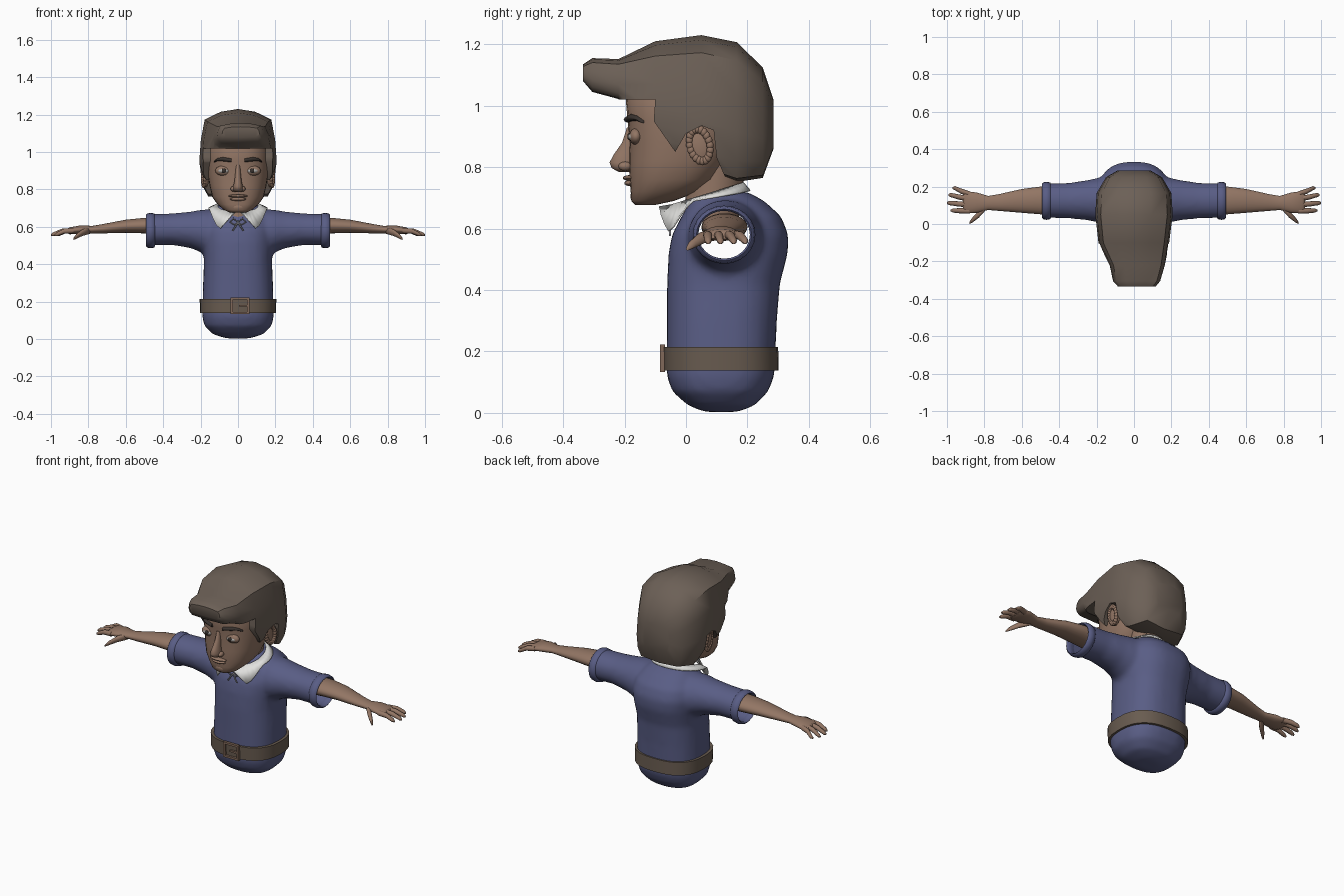
import bpy, bmesh, math
from mathutils import Matrix, Vector

cube = bpy.data.objects.get("Cube")
if cube:
    bpy.data.objects.remove(cube, do_unlink=True)


def material(name, r, g, b):
    m = bpy.data.materials.new(name)
    m.use_nodes = True
    m.diffuse_color = (r, g, b, 1)
    m.node_tree.nodes["Principled BSDF"].inputs["Base Color"].default_value = (r, g, b, 1)
    return m


sweater_blue = material("sweater blue", .1, .11, .235)
skin = material("skin", .29, .18, .128)
hair_brown = material("hair brown", .15, .117, .094)
belt_brown = material("belt brown", .14, .106, .08)
buckle_tan = material("buckle tan", .22, .14, .1)
collar_white = material("collar white", .75, .75, .73)
eye_grey = material("eye grey", .42, .41, .39)
dark_brown = material("dark brown", .04, .032, .028)
lace_grey = material("lace grey", .3, .3, .33)


def superellipse(n, power):
    """Unit cross-section between an ellipse (2) and a box (high power)."""
    pts = []
    for i in range(n):
        a = math.tau * i / n
        c, s = math.cos(a), math.sin(a)
        pts.append((math.copysign(abs(c) ** (2 / power), c),
                    math.copysign(abs(s) ** (2 / power), s)))
    return pts


def loft(bm, axis, rows, section, ring=False):
    """Skin sections along an axis; a row is (position, low, high, low, high)."""
    k = "xyz".index(axis)
    others = [j for j in range(3) if j != k]
    loops = []
    for t, a0, a1, b0, b1 in rows:
        loop = []
        for u, v in section:
            p = Vector()
            p[k] = t
            p[others[0]] = (a0 + a1 + u * (a1 - a0)) / 2
            p[others[1]] = (b0 + b1 + v * (b1 - b0)) / 2
            loop.append(bm.verts.new(p))
        loops.append(loop)
    pairs = list(zip(loops, loops[1:]))
    if ring:
        pairs.append((loops[-1], loops[0]))
    else:
        bm.faces.new(loops[0])
        bm.faces.new(loops[-1])
    n = len(section)
    for lo, hi in pairs:
        for i in range(n):
            j = (i + 1) % n
            bm.faces.new((lo[i], lo[j], hi[j], hi[i]))


def stack(rows):
    """Rows (z, half width, front, back) of a symmetric upright part."""
    return [(z, -w, w, f, b) for z, w, f, b in rows]


def ball(bm, centre, radii, tilt=0):
    m = (Matrix.Translation(centre) @ Matrix.Rotation(tilt, 4, "X")
         @ Matrix.Diagonal((*radii, 1)))
    bmesh.ops.create_uvsphere(bm, u_segments=16, v_segments=10, radius=1, matrix=m)


def finish(mesh, angle):
    for p in mesh.polygons:
        p.use_smooth = True
    mesh.set_sharp_from_angle(angle=math.radians(angle))


def make(name, mat, bm, mirror=False, angle=60):
    bmesh.ops.recalc_face_normals(bm, faces=bm.faces)
    mesh = bpy.data.meshes.new(name)
    bm.to_mesh(mesh)
    bm.free()
    mesh.materials.append(mat)
    finish(mesh, angle)
    ob = bpy.data.objects.new(name, mesh)
    bpy.context.collection.objects.link(ob)
    if mirror:
        ob.modifiers.new("mirror", "MIRROR")
    return ob


def bake(ob, mat, angle):
    """Replace the mesh by its modified result."""
    bpy.context.view_layer.update()
    dg = bpy.context.evaluated_depsgraph_get()
    mesh = bpy.data.meshes.new_from_object(ob.evaluated_get(dg))
    ob.modifiers.clear()
    ob.data = mesh
    mesh.materials.clear()
    mesh.materials.append(mat)
    finish(mesh, angle)


round_s, boxy = superellipse(24, 2), superellipse(28, 2.5)

# Sweater: body and sleeves fused into one hollow shell, open at the wrists
bm = bmesh.new()
loft(bm, "z", stack([
    (.003, .06, .06, .17), (.025, .135, .005, .225), (.07, .18, -.045, .268),
    (.12, .192, -.063, .288), (.3, .187, -.062, .296), (.42, .182, -.062, .306),
    (.52, .19, -.057, .332), (.58, .195, -.046, .334), (.64, .18, -.015, .31),
    (.69, .14, .015, .255), (.72, .1, .05, .2)]), boxy)
for s in (1, -1):
    loft(bm, "x", [(s * x, *r) for x, *r in [
        (.05, .02, .26, .46, .69), (.18, .005, .25, .455, .694),
        (.25, .02, .235, .485, .682), (.35, .03, .22, .502, .672),
        (.53, .033, .217, .498, .668)]], round_s)
sweater = make("sweater", sweater_blue, bm)
remesh = sweater.modifiers.new("fuse", "REMESH")
remesh.mode, remesh.voxel_size = "VOXEL", .014
soften = sweater.modifiers.new("soften", "SMOOTH")
soften.factor, soften.iterations = .5, 8
bake(sweater, sweater_blue, 80)
bm = bmesh.new()
bm.from_mesh(sweater.data)
ends = [f for f in bm.faces if abs(f.calc_center_median().x) > .475]
bmesh.ops.delete(bm, geom=ends, context="FACES")
bm.to_mesh(sweater.data)
bm.free()

# Rolled cuffs
bm = bmesh.new()
loft(bm, "x", [(x, .124 - r, .124 + r, .58 - .93 * r, .58 + .93 * r) for x, r in [
    (.443, .088), (.448, .098), (.468, .102), (.486, .098),
    (.492, .09), (.486, .084), (.46, .084)]], round_s, ring=True)
make("sleeve_cuffs", sweater_blue, bm, True)

# Belt and buckle
bm = bmesh.new()
loft(bm, "z", stack([(.138, .203, -.073, .302), (.215, .205, -.075, .3),
                     (.215, .188, -.058, .285), (.138, .188, -.058, .285)]), boxy, ring=True)
make("belt", belt_brown, bm, angle=40)
bm = bmesh.new()
for x, z, w, h in [(-.033, .178, .012, .09), (.055, .178, .012, .09),
                   (.011, .217, .09, .012), (.011, .139, .09, .012), (.03, .178, .05, .01)]:
    m = Matrix.Translation((x, -.077, z)) @ Matrix.Diagonal((w, .016, h, 1))
    bmesh.ops.create_cube(bm, size=1, matrix=m)
make("belt_buckle", buckle_tan, bm, angle=30)

# Arms and hands
bm = bmesh.new()
loft(bm, "x", [
    (.42, .05, .2, .56, .65), (.5, .052, .2, .565, .648), (.6, .06, .187, .568, .638),
    (.72, .07, .16, .565, .615), (.78, .075, .15, .565, .605), (.84, .06, .168, .562, .608),
    (.9, .056, .176, .56, .597), (.915, .065, .168, .566, .588)], round_s)
digit = superellipse(10, 2)


def finger(points):
    loft(bm, "x", [(x, y - r, y + r, z - r, z + r) for x, y, z, r in points], digit)


for base, tip, reach in [(.07, .072, .98), (.103, .112, 1), (.134, .155, .993), (.16, .192, .97)]:
    finger([(.88, base, .58, .015), ((.88 + reach) / 2, (base + tip) / 2, .577, .014),
            (reach - .012, tip, .56, .011), (reach, tip, .555, .005)])
finger([(.79, .095, .58, .018), (.83, .052, .57, .019),
        (.865, .02, .548, .013), (.88, .006, .535, .006)])
make("arms_and_hands", skin, bm, True)

# Neck
bm = bmesh.new()
loft(bm, "z", stack([(.62, .085, -.01, .17), (.72, .085, 0, .18), (.82, .09, .01, .2)]), round_s)
make("neck", skin, bm)

# Head
bm = bmesh.new()
loft(bm, "z", stack([
    (.677, .045, -.165, -.1), (.69, .075, -.178, -.04), (.72, .11, -.18, .04),
    (.76, .138, -.184, .1), (.82, .152, -.186, .14), (.88, .162, -.184, .17),
    (.95, .167, -.19, .19), (1.03, .162, -.197, .2), (1.1, .13, -.16, .17),
    (1.13, .07, -.1, .12)]), superellipse(28, 2.4))
make("head", skin, bm)

# Nose, lips and chin
bm = bmesh.new()
loft(bm, "z", stack([
    (.93, .012, -.192, -.16), (.88, .015, -.208, -.16), (.84, .02, -.236, -.16),
    (.815, .026, -.249, -.16), (.797, .027, -.242, -.16), (.785, .016, -.22, -.16)]), round_s)
for s in (1, -1):
    ball(bm, (s * .025, -.198, .803), (.015, .022, .015))
make("nose", skin, bm)
bm = bmesh.new()
ball(bm, (0, -.184, .765), (.052, .022, .009))
ball(bm, (0, -.18, .748), (.043, .021, .01))
ball(bm, (0, -.155, .705), (.05, .026, .027))
make("lips_and_chin", skin, bm)

# Eyes and brows
bm = bmesh.new()
ball(bm, (.078, -.163, .9), (.044, .022, .027))
make("eyelids", skin, bm, True)
bm = bmesh.new()
ball(bm, (.078, -.168, .899), (.034, .021, .015))
make("eyes", eye_grey, bm, True)
bm = bmesh.new()
ball(bm, (.076, -.185, .9), (.012, .006, .012))
make("irises", dark_brown, bm, True)
bm = bmesh.new()
loft(bm, "x", [(.035, -.203, -.17, .945, .965), (.08, -.192, -.16, .95, .973),
               (.11, -.17, -.13, .951, .967), (.128, -.15, -.12, .944, .952)], digit)
make("eyebrows", dark_brown, bm, True)

# Ears: a thin shell with a raised rim
bm = bmesh.new()
ball(bm, (.17, .045, .87), (.016, .04, .06), .15)
rim = superellipse(20, 2)
for u, v in rim:
    ball(bm, (.182 + .006 * u, .045 + .033 * u - .008 * v, .872 + .052 * v), (.011, .012, .014))
make("ears", skin, bm, True)

# Hair: lofted front to back, with the face opening cut from the side
half = [(0, 1), (.45, .93), (.86, .74), (.96, .25), (1, -.28), (.95, -.7), (.8, -.95)]
outline = half + [(0, -1)] + [(-u, v) for u, v in reversed(half[1:])]
bm = bmesh.new()
loft(bm, "y", [
    (-.335, -.085, .115, 1.08, 1.135), (-.305, -.112, .14, 1.045, 1.155),
    (-.22, -.13, .165, 1.022, 1.152), (-.1, -.19, .188, .84, 1.21),
    (.05, -.207, .207, .79, 1.23), (.165, -.2, .2, .752, 1.207),
    (.25, -.15, .15, .765, 1.125), (.285, -.09, .09, .86, 1.02)], outline)
hair = make("hair", hair_brown, bm)
profile = [(-.5, 1.02), (-.1, 1.02), (-.105, .95), (-.035, .85), (0, .91), (.05, .935),
           (.09, .92), (.1, .83), (.135, .75), (.135, .6), (-.5, .6)]
bm = bmesh.new()
face = bm.faces.new([bm.verts.new((-.5, y, z)) for y, z in profile])
side = bmesh.ops.extrude_face_region(bm, geom=[face])["geom"]
bmesh.ops.translate(bm, vec=(1, 0, 0), verts=[g for g in side if isinstance(g, bmesh.types.BMVert)])
cutter = make("face_opening_cutter", hair_brown, bm)
cutter.hide_render = True
cut = hair.modifiers.new("face opening", "BOOLEAN")
cut.operation, cut.object, cut.solver = "DIFFERENCE", cutter, "EXACT"
bake(hair, hair_brown, 42)
bpy.data.objects.remove(cutter, do_unlink=True)

# Shirt collar with two front points
bm = bmesh.new()
strip = []
for i in range(19):
    deg = 9 + 9.5 * i
    a = math.radians(deg)
    s, c = math.sin(a), math.cos(a)
    point = .095 * max(0, 1 - abs(deg - 40) / 32)
    strip.append((bm.verts.new((.108 * s, .07 - .118 * c, .715 - .036 * c)),
                  bm.verts.new((.158 * s, .06 - .15 * c, .7 - .025 * c - point))))
for (a, b), (c, d) in zip(strip, strip[1:]):
    bm.faces.new((a, b, d, c))
collar = make("shirt_collar", collar_white, bm, True, 50)
collar.modifiers.new("cloth", "SOLIDIFY").thickness = .006

# Neck lace tied in a small bow
curve = bpy.data.curves.new("neck_lace", "CURVE")
curve.dimensions, curve.bevel_depth, curve.bevel_resolution = "3D", .004, 1
for s in (1, -1):
    for path in ([(0, .625), (.025, .645), (.042, .625), (.02, .612), (0, .622)],
                 [(0, .622), (.015, .6), (.03, .578)]):
        spline = curve.splines.new("POLY")
        spline.points.add(len(path) - 1)
        for p, (x, z) in zip(spline.points, path):
            p.co = (s * x, -.052 + .6 * max(0, z - .6), z, 1)
curve.materials.append(lace_grey)
bpy.context.collection.objects.link(bpy.data.objects.new("neck_lace", curve))
